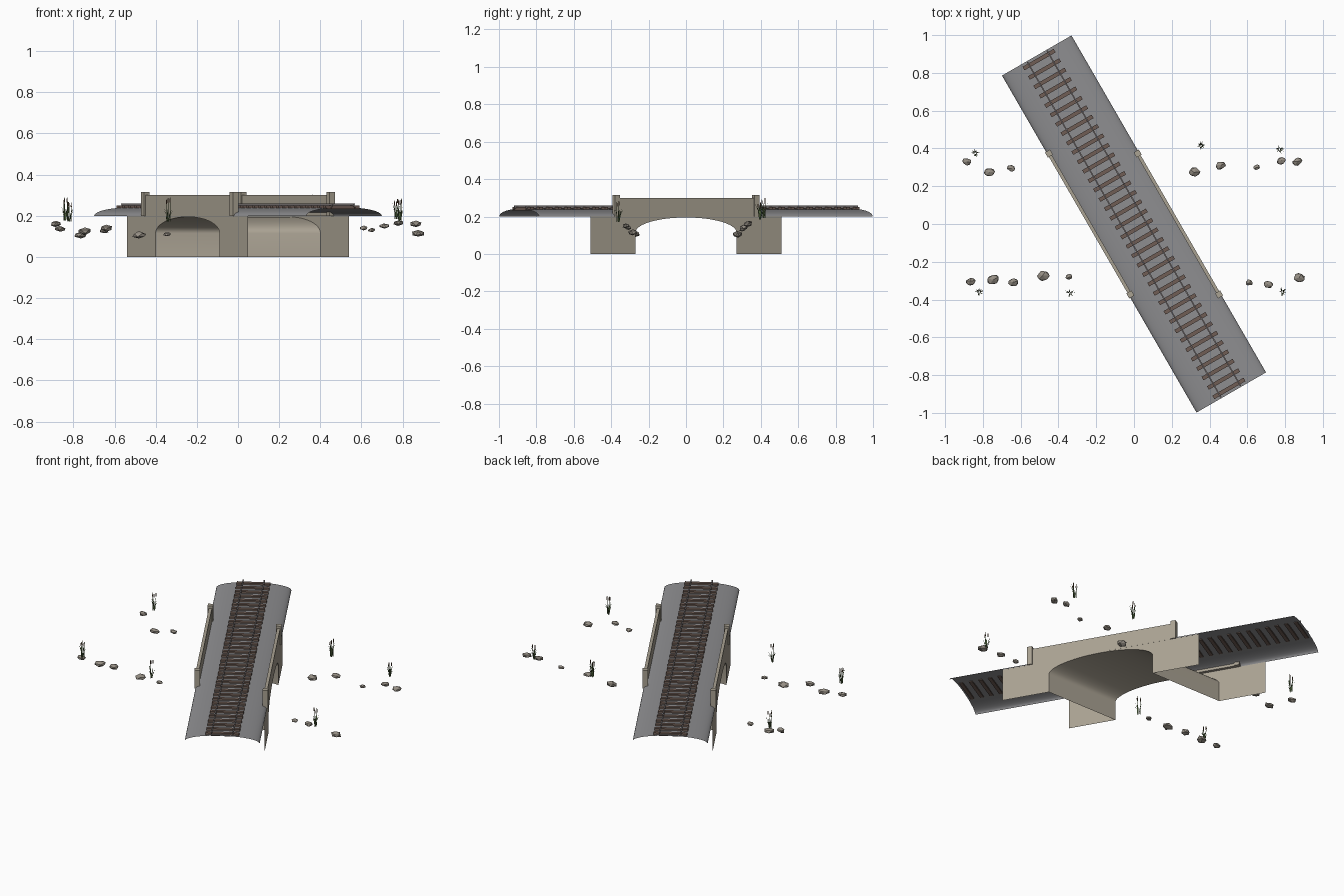
import bpy, bmesh, math, random
from mathutils import Vector, Matrix

if "Cube" in bpy.data.objects:
    bpy.data.objects.remove(bpy.data.objects["Cube"])

random.seed(4)
SKEW = math.radians(30)
TAN = math.tan(SKEW)
ROT = Matrix.Rotation(SKEW, 4, 'Z')


def material(name, rgb):
    m = bpy.data.materials.new(name)
    m.diffuse_color = (*rgb, 1)
    m.use_nodes = True
    m.node_tree.nodes["Principled BSDF"].inputs["Base Color"].default_value = m.diffuse_color
    return m


STONE = material("stone", (0.40, 0.36, 0.29))
GRAVEL = material("gravel", (0.27, 0.27, 0.28))
WOOD = material("wood", (0.16, 0.11, 0.09))
STEEL = material("steel", (0.2, 0.18, 0.18))
ROCK = material("rock", (0.30, 0.27, 0.23))
GRASS = material("grass", (0.10, 0.16, 0.06))
SEED = material("seed", (0.16, 0.09, 0.05))


def finish(name, bm, mat, smooth=False):
    me = bpy.data.meshes.new(name)
    bm.to_mesh(me)
    bm.free()
    me.materials.append(mat)
    ob = bpy.data.objects.new(name, me)
    bpy.context.collection.objects.link(ob)
    if smooth:
        for p in me.polygons:
            p.use_smooth = True
    return ob


def box(bm, centre, size, rot=ROT):
    bmesh.ops.create_cube(bm, size=1, matrix=Matrix.Translation(centre) @ rot @ Matrix.Diagonal((*size, 1)))


def strip(bm, a, b):
    va = [bm.verts.new(p) for p in a]
    vb = [bm.verts.new(p) for p in b]
    for i in range(len(a) - 1):
        bm.faces.new((va[i], va[i + 1], vb[i + 1], vb[i]))


def on_wall(side, y, z):
    return Vector((side * 0.245 - y * TAN, y, z))


# arch profile across the stream: straight sides then a half ellipse
arch = [(-0.27, 0.0)]
for i in range(25):
    a = math.pi * i / 24
    arch.append((-0.27 * math.cos(a), 0.115 + 0.08 * math.sin(a)))
arch.append((0.27, 0.0))

# skewed face walls with the arch opening
for name, s in (("left_face_wall", -1), ("right_face_wall", 1)):
    bm = bmesh.new()
    crown = arch[1:-1]
    strip(bm, [on_wall(s, y, z) for y, z in crown], [on_wall(s, y, 0.2) for y, z in crown])
    for e in (-1, 1):
        strip(bm, [on_wall(s, e * 0.27, z) for z in (0, 0.115, 0.2)],
              [on_wall(s, e * 0.51, z) for z in (0, 0.115, 0.2)])
    bmesh.ops.remove_doubles(bm, verts=bm.verts, dist=1e-5)
    bmesh.ops.recalc_face_normals(bm, faces=bm.faces)
    if sum((f.normal.x * f.calc_area() for f in bm.faces)) * s < 0:
        bmesh.ops.reverse_faces(bm, faces=bm.faces)
    finish(name, bm, STONE)

# arch barrel
bm = bmesh.new()
strip(bm, [on_wall(-1, y, z) for y, z in arch], [on_wall(1, y, z) for y, z in arch])
finish("arch_barrel", bm, STONE, True)

# parapets with end posts
bm = bmesh.new()
for s in (-1, 1):
    box(bm, (s * 0.235, 0, 0.25), (0.018, 0.75 / math.cos(SKEW), 0.1))
finish("parapets", bm, STONE)
bm = bmesh.new()
for s in (-1, 1):
    for y in (-0.373, 0.373):
        box(bm, (s * 0.235 - y * TAN, y, 0.2575), (0.031, 0.031, 0.115))
finish("parapet_posts", bm, STONE)

# domed ballast bed
bm = bmesh.new()
prof = [(-0.2125 * math.cos(math.pi * i / 20), 0.2 + 0.041 * math.sin(math.pi * i / 20)) for i in range(21)]
strip(bm, [ROT @ Vector((u, -1.03, z)) for u, z in prof], [ROT @ Vector((u, 1.03, z)) for u, z in prof])
bmesh.ops.recalc_face_normals(bm, faces=bm.faces)
if sum(f.normal.z for f in bm.faces) < 0:
    bmesh.ops.reverse_faces(bm, faces=bm.faces)
finish("ballast_bed", bm, GRAVEL, True)

# sleepers and rails
bm = bmesh.new()
N = 36
for i in range(N):
    t = -1.005 + 2.01 * i / (N - 1)
    box(bm, ROT @ Vector((0, t, 0.241)), (0.19, 0.021, 0.018))
finish("sleepers", bm, WOOD)
bm = bmesh.new()
for s in (-1, 1):
    box(bm, ROT @ Vector((s * 0.06, 0, 0.251)), (0.004, 2.05, 0.014))
    box(bm, ROT @ Vector((s * 0.06, 0, 0.2565)), (0.007, 2.05, 0.005))
finish("rails", bm, STEEL)

# rocks lining the stream banks: x, y, radius
rocks = [(-.885, .33, .025), (-.765, .275, .028), (-.65, .295, .022), (.32, .275, .03),
         (.46, .31, .027), (.65, .30, .018), (.78, .335, .024), (.865, .33, .026),
         (-.865, -.305, .025), (-.745, -.295, .031), (-.64, -.31, .027), (-.48, -.275, .033),
         (-.345, -.28, .019), (.61, -.31, .02), (.71, -.32, .025), (.875, -.285, .03)]
bm = bmesh.new()
for x, y, r in rocks:
    m = (Matrix.Translation((x, y, 0.10 + (abs(y) - 0.27))) @ Matrix.Rotation(random.uniform(-0.5, 0.5), 4, 'Z')
         @ Matrix.Diagonal((r * 1.1, r * 0.85, r * 0.55, 1)))
    new = bmesh.ops.create_icosphere(bm, subdivisions=1, radius=1, matrix=m)["verts"]
    for v in new:
        v.co += Vector([random.uniform(-0.1, 0.1) * r for _ in range(3)])
finish("bank_rocks", bm, ROCK)

# reed tufts: tapered blades and a few seed heads
tufts = [(-.84, .375), (.355, .415), (.77, .395), (-.82, -.36), (-.34, -.365), (.785, -.36)]
blades, heads = bmesh.new(), bmesh.new()
for x, y in tufts:
    base = Vector((x, y, 0.175 + (abs(y) - 0.37) * 0.4))
    for i in range(9):
        a = i * 2.4 + random.uniform(-0.4, 0.4)
        out = Vector((math.cos(a), math.sin(a), 0))
        side = Vector((-out.y, out.x, 0)) * 0.0022
        h = random.uniform(0.05, 0.085)
        p = [base + out * 0.004, base + out * 0.011 + Vector((0, 0, h * 0.6)),
             base + out * random.uniform(0.018, 0.028) + Vector((0, 0, h))]
        strip(blades, [p[0] - side, p[1] - side, p[2] - side * 0.1],
              [p[0] + side, p[1] + side, p[2] + side * 0.1])
    for i in range(3):
        a = i * 2.1 + random.uniform(0, 1)
        foot = base + Vector((math.cos(a), math.sin(a), 0)) * 0.01
        h = random.uniform(0.085, 0.115)
        box(blades, foot + Vector((0, 0, h / 2)), (0.0015, 0.0015, h))
        bmesh.ops.create_cone(heads, cap_ends=True, segments=6, radius1=0.003, radius2=0.0025, depth=0.02,
                              matrix=Matrix.Translation(foot + Vector((0, 0, h - 0.014))))
finish("reed_blades", blades, GRASS)
finish("reed_heads", heads, SEED)
